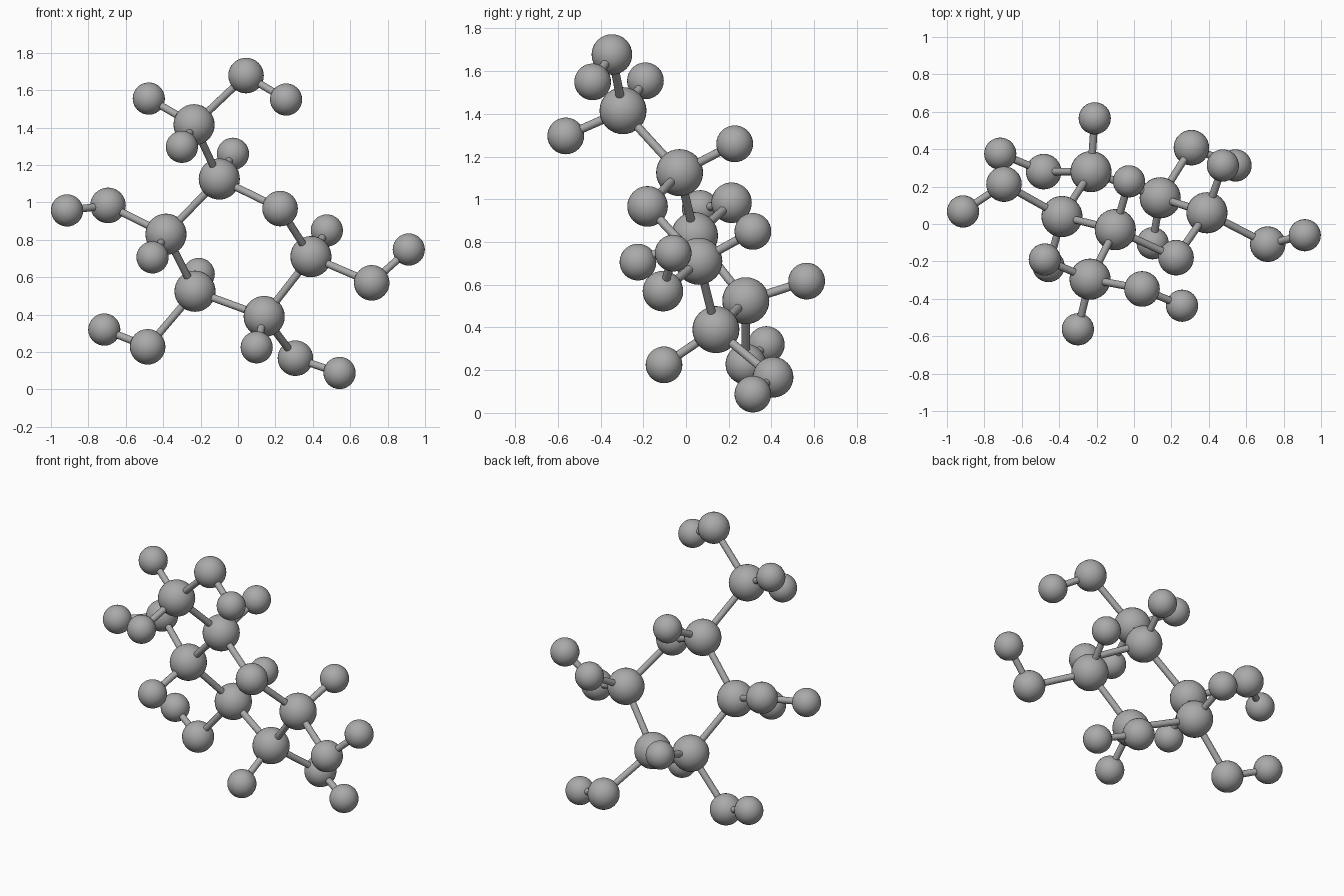
import bpy
from mathutils import Vector

cube = bpy.data.objects.get("Cube")
if cube:
    bpy.data.objects.remove(cube, do_unlink=True)

grey = bpy.data.materials.new("neutral grey")
grey.use_nodes = True
colour = (0.4, 0.4, 0.4, 1)
grey.diffuse_color = colour
grey.node_tree.nodes["Principled BSDF"].inputs["Base Color"].default_value = colour

RADIUS = {"carbon": 0.11, "oxygen": 0.095, "hydrogen": 0.086}
ROD_RADIUS = 0.02

# Each atom: position and the atom it hangs from
ATOMS = {
    # ring
    "carbon_a": ((0.39, 0.06, 0.71), None),
    "carbon_b": ((0.14, 0.14, 0.39), "carbon_a"),
    "carbon_c": ((-0.23, 0.28, 0.525), "carbon_b"),
    "carbon_d": ((-0.385, 0.04, 0.83), "carbon_c"),
    "carbon_e": ((-0.10, -0.03, 1.125), "carbon_d"),
    "oxygen_ring": ((0.225, -0.18, 0.967), "carbon_e"),
    # top branch
    "carbon_f": ((-0.235, -0.295, 1.415), "carbon_e"),
    "oxygen_f": ((0.043, -0.347, 1.678), "carbon_f"),
    "hydrogen_f_end": ((0.257, -0.437, 1.55), "oxygen_f"),
    "hydrogen_f_back": ((-0.477, -0.19, 1.555), "carbon_f"),
    "hydrogen_f_front": ((-0.30, -0.563, 1.297), "carbon_f"),
    # side branches
    "hydrogen_a": ((0.475, 0.313, 0.85), "carbon_a"),
    "oxygen_a": ((0.715, -0.108, 0.57), "carbon_a"),
    "hydrogen_a_end": ((0.913, -0.06, 0.748), "oxygen_a"),
    "hydrogen_b": ((0.10, -0.103, 0.225), "carbon_b"),
    "oxygen_b": ((0.307, 0.408, 0.167), "carbon_b"),
    "hydrogen_b_end": ((0.543, 0.313, 0.088), "oxygen_b"),
    "hydrogen_c": ((-0.21, 0.565, 0.617), "carbon_c"),
    "oxygen_c": ((-0.483, 0.28, 0.228), "carbon_c"),
    "hydrogen_c_end": ((-0.715, 0.376, 0.32), "oxygen_c"),
    "hydrogen_d": ((-0.457, -0.225, 0.706), "carbon_d"),
    "oxygen_d": ((-0.695, 0.213, 0.984), "carbon_d"),
    "hydrogen_d_end": ((-0.914, 0.067, 0.957), "oxygen_d"),
    "hydrogen_e": ((-0.027, 0.228, 1.26), "carbon_e"),
}


def finish(name):
    """Name, colour and smooth the newly added part."""
    obj = bpy.context.object
    obj.name = name
    obj.data.materials.append(grey)
    bpy.ops.object.shade_smooth_by_angle()


def add_atom(name, position):
    bpy.ops.mesh.primitive_uv_sphere_add(
        segments=32, ring_count=16, location=position,
        radius=RADIUS[name.split("_")[0]])
    finish(name)


def add_rod(first, second):
    start, end = Vector(ATOMS[first][0]), Vector(ATOMS[second][0])
    span = end - start
    bpy.ops.mesh.primitive_cylinder_add(
        vertices=16, radius=ROD_RADIUS, depth=span.length,
        location=(start + end) / 2,
        rotation=span.to_track_quat("Z", "Y").to_euler())
    finish("rod_" + first + "_to_" + second)


# Balls, each with the rod to its parent
for name, (position, parent) in ATOMS.items():
    add_atom(name, position)
    if parent:
        add_rod(parent, name)

# Rod closing the ring
add_rod("oxygen_ring", "carbon_a")
